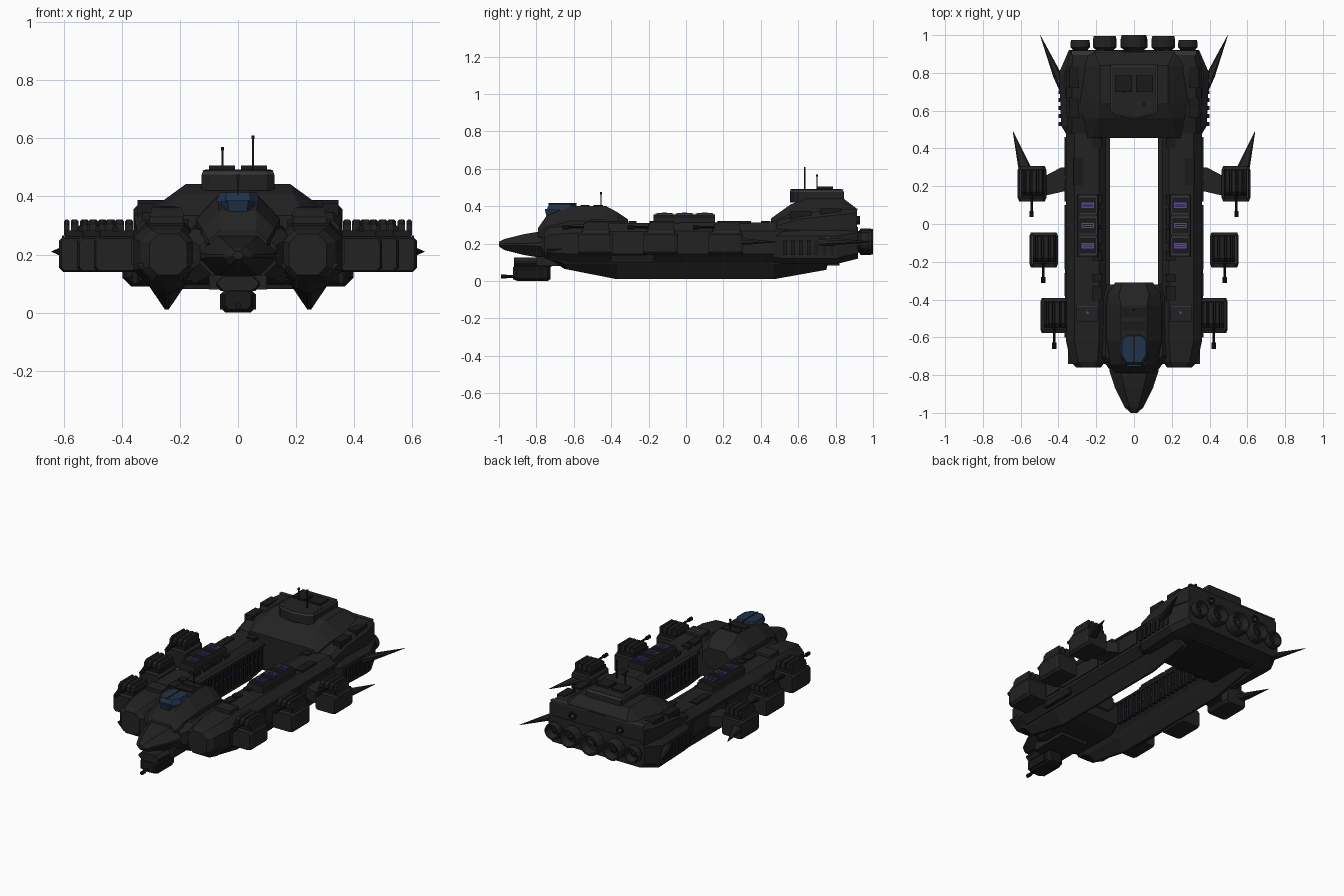
import bpy, bmesh, math, random
random.seed(4)

def mat(name, r, g, b):
    m = bpy.data.materials.new(name)
    m.diffuse_color = (r, g, b, 1)
    return m

HULL = mat("charcoal hull", .016, .016, .016)
DARK = mat("dark panel", .010, .010, .011)
TRIM = mat("slate trim", .036, .038, .044)
GUN = mat("gun metal", .008, .008, .008)
GLASS = mat("blue glass", .014, .032, .065)
GLOW = mat("purple light", .13, .05, .42)

def finish(name, bm, m, mirror=False):
    bmesh.ops.recalc_face_normals(bm, faces=bm.faces)
    me = bpy.data.meshes.new(name)
    bm.to_mesh(me)
    bm.free()
    me.materials.append(m)
    ob = bpy.data.objects.new(name, me)
    bpy.context.collection.objects.link(ob)
    if mirror:
        mod = ob.modifiers.new("mirror", 'MIRROR')
        mod.use_mirror_merge = False
    return ob

def loft(name, rings, m, mirror=False):
    bm = bmesh.new()
    vs = [[bm.verts.new(p) for p in r] for r in rings]
    n = len(rings[0])
    for a, b in zip(vs, vs[1:]):
        for i in range(n):
            bm.faces.new((a[i], a[(i + 1) % n], b[(i + 1) % n], b[i]))
    bm.faces.new(vs[0])
    bm.faces.new(vs[-1])
    return finish(name, bm, m, mirror)

def sec(y, cx, hw, z0, z1, c=.03, d=None):
    """chamfered rectangle across the ship at y; c sideways, d vertical"""
    d = c if d is None else d
    c, d = min(c, hw * .9), min(d, (z1 - z0) * .45)
    return [(cx + sx, y, z) for sx, z in (
        (-hw + c, z0), (hw - c, z0), (hw, z0 + d), (hw, z1 - d),
        (hw - c, z1), (-hw + c, z1), (-hw, z1 - d), (-hw, z0 + d))]

def box(name, x, y, z, m, mirror=False):
    return loft(name, [[(x[0], q, z[0]), (x[1], q, z[0]), (x[1], q, z[1]), (x[0], q, z[1])] for q in y], m, mirror)

def slab(name, outline, z0, z1, m, inset=1.0, mirror=False):
    """plan outline raised between two heights, top scaled by inset"""
    cx = sum(p[0] for p in outline) / len(outline)
    cy = sum(p[1] for p in outline) / len(outline)
    top = [(cx + (x - cx) * inset, cy + (y - cy) * inset, z1) for x, y in outline]
    return loft(name, [[(x, y, z0) for x, y in outline], top], m, mirror)

def lathe(name, x, z, prof, m, mirror=False, n=12):
    return loft(name, [[(x + r * math.cos(2 * math.pi * (i + .5) / n), y,
                         z + r * math.sin(2 * math.pi * (i + .5) / n)) for i in range(n)]
                       for r, y in prof], m, mirror)

# twin side hulls with V keels
loft("side_hull", [sec(-.76, .24, .065, .13, .27, .03), sec(-.73, .245, .09, .11, .285, .04),
     sec(-.62, .25, .11, .10, .30, .045), sec(-.45, .25, .11, .10, .31, .045),
     sec(.80, .25, .11, .10, .315, .045)], HULL, True)
keel = [(-.74, .125), (-.65, .065), (-.37, .01), (.47, .01), (.75, .06), (.76, .10)]
loft("keel", [[(.245 - .105, y, .17), (.245 - .06, y, max(.09, z)), (.245 - .006, y, z),
               (.245 + .006, y, z), (.245 + .06, y, max(.09, z)), (.245 + .105, y, .17)]
              for y, z in keel], HULL, True)

# hull side plates, deck plates and inner ribs
for i, (a, b) in enumerate([(-.60, -.40), (-.38, -.26), (-.24, .10), (.12, .24), (.26, .46)]):
    box("side_plate_%d" % i, (.35, .367), (a, b), (.165, .255), HULL, True)
box("side_strake", (.345, .364), (-.4, -.17), (.10, .14), DARK, True)
for i in range(9):
    y = -.40 + i * .1 + random.uniform(-.01, .01)
    x = random.choice((.17, .19, .27))
    box("deck_plate_%d" % i, (x, x + .05), (y, y + random.uniform(.04, .09)), (.30, .32), random.choice((HULL, DARK)), True)
for i in range(19):
    y = -.30 + i * .04
    box("inner_rib_%d" % i, (.128, .15), (y, y + .018), (.13, .27), DARK, True)
box("inner_rail", (.126, .15), (-.32, .47), (.265, .28), HULL, True)
box("inner_light_strip", (.134, .141), (-.3, .45), (.195, .203), GLOW, True)

# deck launcher boxes with lit hatches
loft("launcher_box", [sec(-.175, .245, .058, .29, .355, .012), sec(.155, .245, .058, .29, .355, .012)], HULL, True)
for i, y in enumerate((-.115, -.008, .10)):
    box("hatch_frame_%d" % i, (.193, .297), (y - .048, y + .048), (.35, .360), TRIM, True)
    box("hatch_%d" % i, (.200, .290), (y - .041, y + .041), (.355, .363), DARK, True)
    box("hatch_light_%d" % i, (.212, .278), (y - .014, y + .014), (.36, .3655), GLOW, True)
    for s in (-.005, .005):
        box("hatch_bar_%d" % i, (.218, .272), (y + s - .002, y + s + .002), (.36, .367), DARK, True)
box("bow_hatch", (.19, .305), (-.515, -.43), (.30, .328), HULL, True)
box("bow_hatch_trim", (.19, .305), (-.44, -.43), (.326, .330), TRIM, True)
box("bow_hatch_light", (.241, .251), (-.477, -.463), (.326, .330), GLOW, True)

# bow: joining hull, cabin, nose, canopy
loft("bow_hull", [sec(-.77, 0, .13, .13, .27, .04), sec(-.70, 0, .18, .10, .29, .03),
     sec(-.40, 0, .18, .10, .30, .03), sec(-.32, 0, .16, .13, .28, .03)], HULL)
loft("cabin", [sec(-.79, 0, .10, .20, .285, .04), sec(-.745, 0, .125, .17, .35, .06),
     sec(-.62, 0, .145, .17, .40, .075, .08), sec(-.43, 0, .145, .17, .402, .075, .08),
     sec(-.37, 0, .14, .17, .37, .06), sec(-.31, 0, .10, .20, .33, .04)], HULL)
loft("nose", [sec(-1, 0, .018, .185, .21, .01), sec(-.97, 0, .05, .165, .225, .025),
     sec(-.87, 0, .10, .14, .25, .05), sec(-.78, 0, .13, .125, .265, .06),
     sec(-.70, 0, .135, .11, .30, .06)], HULL)
box("nose_light", (.03, .042), (-.925, -.915), (.205, .226), GLOW, True)
canopy = [(-.045, -.745), (.045, -.745), (.075, -.70), (.075, -.61), (.045, -.58), (-.045, -.58), (-.075, -.61), (-.075, -.70)]
slab("canopy_lower", [(x * .7, y) for x, y in canopy], .34, .385, GLASS, 1.12)
slab("canopy", canopy, .38, .413, GLASS, .85)
box("canopy_frame", (-.004, .004), (-.735, -.585), (.40, .416), DARK)
for i, y in enumerate((-.54, -.47)):
    box("cabin_plate_%d" % i, (-.06, .06), (y - .025, y + .025), (.395, .407), DARK)

# chin turret
box("chin_mount", (-.10, .10), (-.80, -.55), (.08, .13), HULL)
loft("chin_neck", [sec(-.92, 0, .07, .075, .125, .02), sec(-.72, 0, .08, .075, .125, .02)], HULL)
loft("chin_turret", [sec(-.925, 0, .045, .01, .075, .015), sec(-.90, 0, .058, 0, .08, .015),
     sec(-.74, 0, .058, 0, .08, .015), sec(-.725, 0, .04, .01, .075, .015)], DARK)
lathe("chin_barrel", 0, .025, [(.008, -.9), (.008, -.96), (.012, -.96), (.012, -.99)], GUN, False, 8)
box("chin_pod", (.04, .062), (-.91, -.76), (.01, .065), GUN, True)

# weapon pods along both sides
for i, (cx, cy) in enumerate([(.42, -.485), (.478, -.137), (.54, .213)]):
    n = "pod%d_" % i
    f, b = cy - .093, cy + .093
    loft(n + "body", [sec(f, cx, .068, .145, .255, .012), sec(f + .02, cx, .076, .14, .262, .014),
         sec(b - .02, cx, .076, .14, .262, .014), sec(b, cx, .068, .145, .255, .012)], HULL, True)
    box(n + "edge_trim", (cx + .058, cx + .066), (f + .02, b - .02), (.258, .265), TRIM, True)
    box(n + "turret_base", (cx - .062, cx + .055), (f + .02, b - .015), (.255, .282), DARK, True)
    for k, (dx, w) in enumerate([(-.045, .013), (-.012, .015), (.022, .013), (.049, .009)]):
        loft(n + "ridge_%d" % k, [sec(f + .03, cx + dx, w, .26, .305, .005), sec(f + .05, cx + dx, w, .26, .32, .005),
             sec(b - .02, cx + dx, w, .26, .32, .005)], HULL, True)
    lathe(n + "barrel", cx + .002, .288, [(.007, f + .05), (.007, f - .05), (.012, f - .05), (.012, f - .083)], GUN, True, 8)
slab("rear_pod_pylon", [(.34, .18), (.47, .15), (.47, .255), (.385, .30), (.34, .30)], .165, .235, HULL, 1, True)
box("front_pod_pylon", (.33, .40), (-.56, -.42), (.16, .24), HULL, True)
loft("pod_fin", [sec(.28, .572, .038, .19, .23, .012), sec(.49, .641, .001, .209, .211, .0005)], HULL, True)
loft("stern_fin", [sec(.68, .375, .008, .19, .23, .004), sec(.78, .402, .026, .19, .23, .012),
     sec(1.0, .497, .001, .209, .211, .0005)], HULL, True)

# stern block
loft("stern_lower", [sec(.46, 0, .35, .11, .26, .02), sec(.52, 0, .385, .09, .27, .03),
     sec(.80, 0, .397, .09, .27, .03), sec(.92, 0, .345, .12, .29, .03)], HULL)
loft("stern_upper", [sec(.48, 0, .35, .22, .315, .02), sec(.60, 0, .357, .22, .36, .03),
     sec(.82, 0, .36, .22, .385, .03), sec(.915, 0, .34, .20, .385, .02)], HULL)
loft("stern_roof", [sec(.455, 0, .245, .13, .335, .02), sec(.56, 0, .27, .2, .41, .08, .05),
     sec(.64, 0, .29, .2, .442, .11, .08), sec(.84, 0, .29, .2, .442, .11, .08),
     sec(.91, 0, .27, .2, .39, .06, .03)], HULL)
box("stern_belly_plate", (-.24, .24), (.50, .82), (.082, .10), DARK)
box("stern_back_trim", (.06, .33), (.895, .918), (.379, .388), TRIM, True)
for i in range(7):
    y = .52 + i * .042
    box("stern_vent_%d" % i, (.37, .40), (y, y + .02), (.14, .22), DARK, True)
for i, y in enumerate((.56, .72)):
    box("stern_side_box_%d" % i, (.29, .345), (y, y + .11), (.33, .375 + .012 * i), DARK, True)
box("stern_side_light", (.392, .401), (.75, .765), (.225, .235), GLOW, True)

# bridge tower and antennas
bridge = [(0, .555), (.10, .575), (.125, .60), (.125, .845), (-.125, .845), (-.125, .60), (-.10, .575)]
slab("bridge_base", bridge, .42, .475, HULL)
slab("bridge_roof", bridge, .475, .49, TRIM, .95)
slab("bridge_roof_plate", bridge, .487, .493, HULL, .88)
box("bridge_roof_box", (.01, .10), (.70, .785), (.48, .506), DARK, True)
for n, x, y, z0, z1 in (("tall", .052, .635, .48, .61), ("short", -.053, .70, .48, .57), ("bow", 0, -.455, .39, .475)):
    box(n + "_antenna", (x - .003, x + .003), (y - .003, y + .003), (z0, z1), GUN)
    box(n + "_antenna_tip", (x - .005, x + .005), (y - .005, y + .005), (z1 - .012, z1), GUN)

# engines: hollow bells with lit cores
for i, (x, r, end) in enumerate([(0, .072, 1.0), (.155, .064, .995), (.285, .053, .975)]):
    side = i > 0
    lathe("engine_%d" % i, x, .21, [(r * .8, .88), (r * .8, .925), (r, .935), (r, end - .02), (r * .93, end),
          (r * .78, end), (r * .6, end - .045)], HULL, side, 14)
    lathe("engine_core_%d" % i, x, .21, [(r * .35, end - .06), (r * .3, end - .03), (r * .08, end - .02)], DARK, side, 10)
    lathe("engine_glow_%d" % i, x, .21, [(r * .22, end - .03), (r * .22, end - .025)], GLOW, side, 10)
lathe("small_thruster", .17, .325, [(.024, .90), (.024, .93), (.016, .93), (.014, .918)], DARK, True, 10)
lathe("small_thruster_glow", .17, .325, [(.009, .915), (.009, .921)], GLOW, True, 8)
